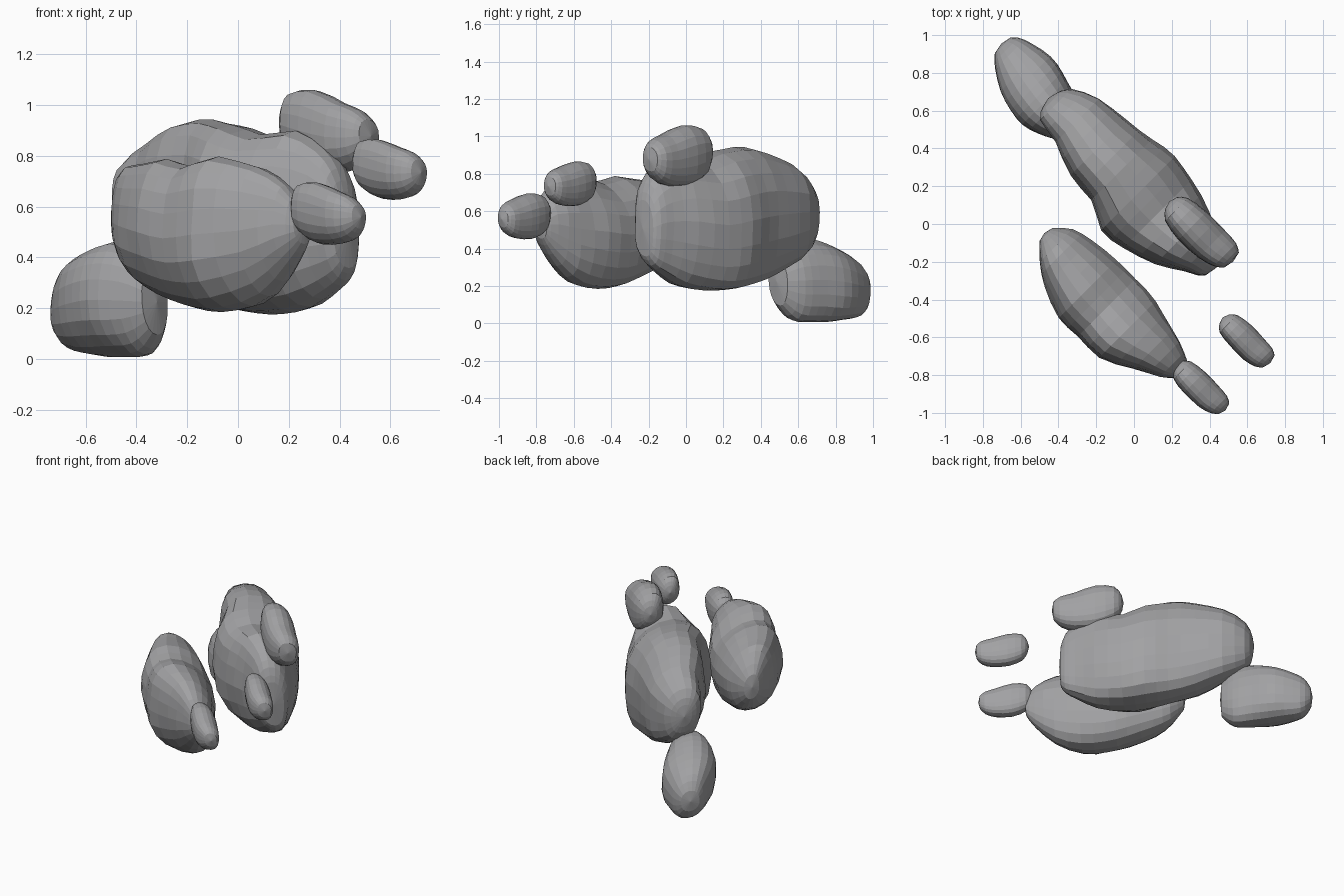
import bpy, bmesh, math
from mathutils import Vector, noise

if "Cube" in bpy.data.objects:
    bpy.data.objects.remove(bpy.data.objects["Cube"])

R = math.sqrt(0.5)
SIDES = 20

grey = bpy.data.materials.new("rock grey")
grey.diffuse_color = (0.36, 0.36, 0.37, 1)
grey.use_nodes = True
grey.node_tree.nodes["Principled BSDF"].inputs["Base Color"].default_value = grey.diffuse_color


def catmull(st, steps):
    """Smoothly resample a list of stations."""
    out = []
    for i in range(len(st) - 1):
        a, b, c, d = (st[max(i - 1, 0)], st[i], st[i + 1], st[min(i + 2, len(st) - 1)])
        for k in range(steps):
            u = k / steps
            out.append([0.5 * (2 * q + (r - p) * u + (2 * p - 5 * q + 4 * r - s) * u * u
                        + (3 * q - p - 3 * r + s) * u ** 3)
                        for p, q, r, s in zip(a, b, c, d)])
    return out + [list(st[-1])]


def rock(name, stations, bump, power=2.3, top=0, low=0, shift=0, steps=2):
    """Loft along the diagonal: each station is (along, side min, side max, z min, z max).
    top and low lean the crest and the keel sideways."""
    bm = bmesh.new()
    rings = []
    e = 2 / power
    for t, s0, s1, z0, z1 in catmull(stations, steps):
        ring = []
        half = (s1 - s0) / 2
        for k in range(SIDES):
            a = 2 * math.pi * k / SIDES
            c, n = math.cos(a), math.sin(a)
            cs = math.copysign(abs(c) ** e, c)
            lean = (top if n > 0 else low) * n * n * half
            s = (s0 + s1) / 2 + half * cs + lean + shift
            z = (z0 + z1) / 2 + (z1 - z0) / 2 * math.copysign(abs(n) ** e, n)
            p = Vector(((t + s) * R, (s - t) * R, z))
            # chunky surface unevenness
            p += Vector((c * R, c * R, n)) * noise.noise(p * 5) * bump
            p.z = max(p.z, 0)
            ring.append(bm.verts.new(p))
        rings.append(ring)
    for r0, r1 in zip(rings, rings[1:]):
        for k in range(SIDES):
            j = (k + 1) % SIDES
            bm.faces.new((r0[k], r0[j], r1[j], r1[k]))
    # domed ends
    for ring, way in ((rings[0], -1), (rings[-1], 1)):
        mid = sum((v.co for v in ring), Vector()) / SIDES
        tip = bm.verts.new(mid + Vector((way * R, -way * R, 0)) * 0.012)
        for k in range(SIDES):
            bm.faces.new((ring[k], ring[(k + 1) % SIDES], tip))
    bmesh.ops.recalc_face_normals(bm, faces=bm.faces)
    me = bpy.data.meshes.new(name)
    bm.to_mesh(me)
    bm.free()
    me.materials.append(grey)
    ob = bpy.data.objects.new(name, me)
    bpy.context.collection.objects.link(ob)


# largest boulder, with a blunt front end
rock("large_rock", [
    (-.78, .08, .18, .52, .67), (-.74, .02, .25, .42, .77), (-.60, -.01, .32, .33, .86),
    (-.42, -.07, .34, .25, .92), (-.25, -.09, .36, .20, .94), (-.10, -.16, .39, .18, .92),
    (.05, -.15, .36, .17, .88), (.23, -.085, .30, .20, .89), (.36, -.01, .25, .26, .83),
    (.43, .02, .22, .31, .75), (.46, .05, .19, .36, .66)], .015, 2.3, -.2, .25, .02)

# second boulder in front
rock("front_rock", [
    (-.29, -.42, -.33, .45, .62), (-.21, -.50, -.26, .34, .74), (-.10, -.57, -.23, .28, .77),
    (.07, -.63, -.21, .22, .78), (.21, -.635, -.21, .19, .76), (.37, -.64, -.22, .19, .79),
    (.54, -.55, -.25, .25, .76), (.67, -.48, -.30, .37, .69), (.73, -.42, -.33, .46, .59)],
    .015, 2.15, -.25, .2, .005)

# low boulder at the back
rock("low_rock", [
    (-1.16, .12, .23, .12, .25), (-1.10, .06, .28, .04, .34), (-.94, -.02, .31, .01, .42),
    (-.79, -.04, .29, .005, .46), (-.66, .0, .24, .02, .44), (-.58, .05, .18, .10, .35)],
    .015, 2.2, -.15, .2, 0, 3)

# three small stones share one shape, scaled and moved
small = [
    (-.225, -.05, .045, -.035, .08), (-.18, -.10, .09, -.105, .15), (-.06, -.12, .11, -.16, .16),
    (.08, -.12, .11, -.165, .115), (.17, -.09, .10, -.135, .08), (.215, -.05, .07, -.085, .04)]
for name, t, s, z, k in (("upper_stone", .285, .22, .90, 1), ("side_stone", .86, -.017, .75, .74),
                         ("front_stone", .865, -.362, .575, .76)):
    rock(name, [(t + a * k, s + b * k * .9, s + c * k * .9, z + d * k, z + e * k)
                for a, b, c, d, e in small], .008, 2.2, -.2, .2)
